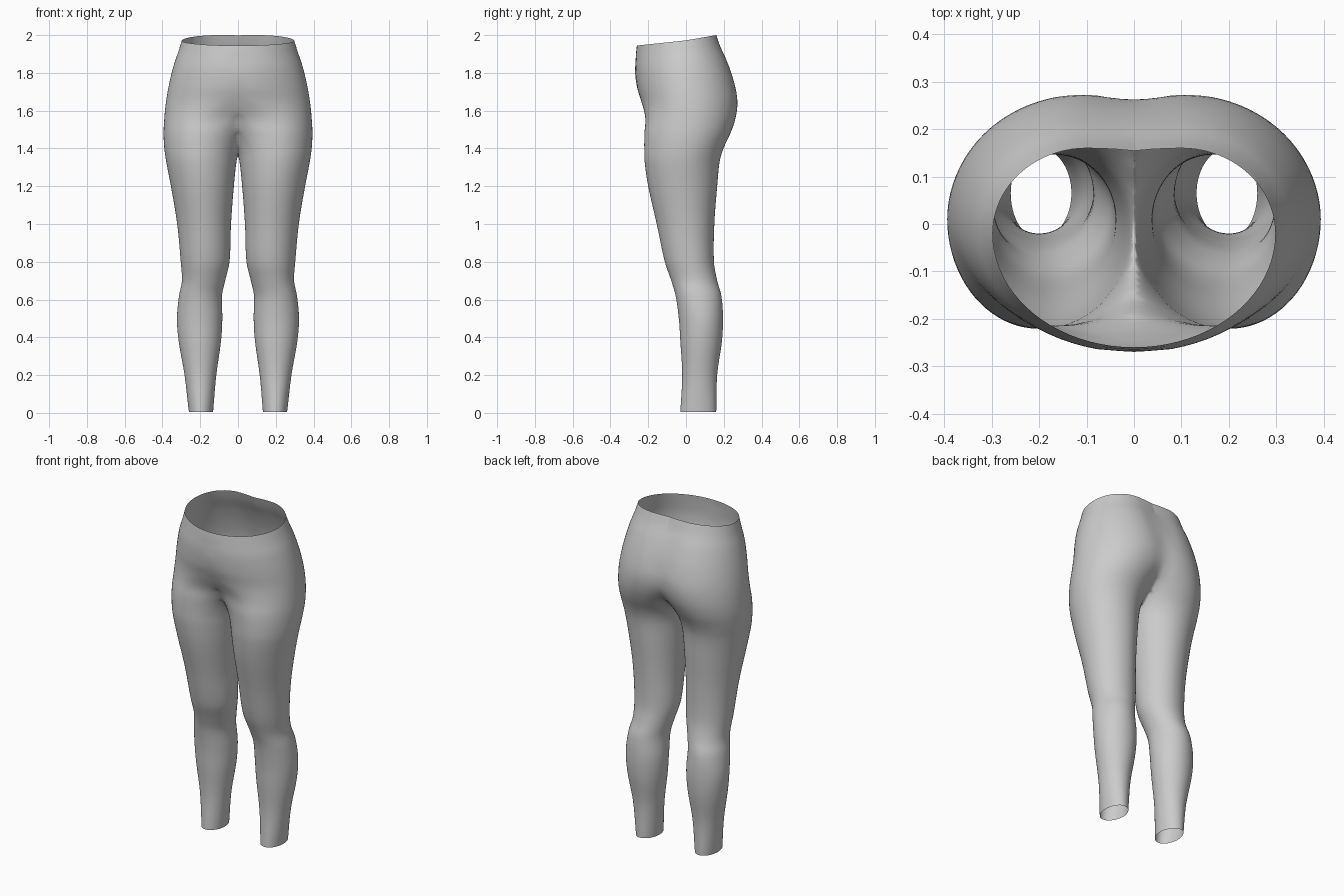
import bpy, bmesh, math

if "Cube" in bpy.data.objects:
    bpy.data.objects.remove(bpy.data.objects["Cube"])

# Cross-sections of one side, ankle to waist:
# z, inner x, outer x, front y, back y, x of front bulge, x of back bulge, y of widest point
SECTIONS = [
    (0.005, .132, .26, -.03, .16, .20, .20, .065),
    (0.20, .115, .283, -.02, .165, .20, .20, .07),
    (0.38, .09, .314, -.03, .19, .20, .20, .08),
    (0.50, .083, .323, -.038, .196, .20, .20, .08),
    (0.62, .085, .312, -.055, .187, .20, .20, .06),
    (0.70, .068, .297, -.078, .165, .19, .18, .045),
    (0.80, .045, .303, -.112, .148, .18, .17, .025),
    (1.00, .037, .322, -.155, .150, .18, .17, .005),
    (1.20, .022, .355, -.20, .165, .19, .18, -.01),
    (1.33, .008, .38, -.219, .178, .20, .19, -.01),
    (1.40, -.008, .39, -.221, .198, .20, .19, 0),
    (1.48, -.05, .394, -.22, .235, .19, .17, .01),
    (1.56, -.14, .39, -.215, .262, .16, .14, .015),
    (1.65, -.27, .381, -.235, .272, .07, .11, .01),
    (1.75, -.33, .365, -.262, .253, .01, .10, 0),
    (1.86, -.34, .340, -.271, .215, 0, .10, -.01),
    (1.94, -.32, .315, -.266, .18, 0, .10, -.015),
    (2.00, -.30, .298, -.26, .16, 0, .10, -.02),
]
SIDES, RINGS = 80, 90


def section_at(z):
    """Smooth (Hermite) interpolation of the section table."""
    n = len(SECTIONS)
    i = max(k for k in range(n - 1) if SECTIONS[k][0] <= z + 1e-9)
    a, b = SECTIONS[i], SECTIONS[i + 1]
    p, q = SECTIONS[max(i - 1, 0)], SECTIONS[min(i + 2, n - 1)]
    h = b[0] - a[0]
    t = (z - a[0]) / h
    out = []
    for k in range(1, 8):
        ma = (b[k] - p[k]) / (b[0] - p[0]) * h
        mb = (q[k] - a[k]) / (q[0] - a[0]) * h
        out.append((2*t**3 - 3*t**2 + 1) * a[k] + (t**3 - 2*t**2 + t) * ma
                   + (3*t**2 - 2*t**3) * b[k] + (t**3 - t**2) * mb)
    return out


def waist_height(y):
    """The waistband dips at the front and rises at the back."""
    return 1.972 + (y * 0.175 if y > 0 else y * 0.105)


def ring(bm, z):
    """One closed section made of four quarter ellipses."""
    xi, xo, yf, yb, xf, xb, yc = section_at(z)
    verts = []
    for k in range(SIDES):
        a = 2 * math.pi * k / SIDES
        c, s = math.cos(a), math.sin(a)
        xm, ye = (xb, yb) if s >= 0 else (xf, yf)
        x = xm + c * ((xo - xm) if c >= 0 else (xm - xi))
        y = yc + abs(s) * (ye - yc)
        zz = z if z < 1.6 else 1.6 + (z - 1.6) * (waist_height(y) - 1.6) / 0.4
        verts.append(bm.verts.new((x, y, zz)))
    return verts


# Half of the leggings: loft the rings
bm = bmesh.new()
z0, z1 = SECTIONS[0][0], SECTIONS[-1][0]
rings = [ring(bm, z0 + (z1 - z0) * j / RINGS) for j in range(RINGS + 1)]
for lo, hi in zip(rings, rings[1:]):
    for k in range(SIDES):
        m = (k + 1) % SIDES
        bm.faces.new((lo[k], lo[m], hi[m], hi[k]))

# Cut at the centre plane and mirror, so the legs join at the crotch
bmesh.ops.bisect_plane(bm, geom=bm.verts[:] + bm.edges[:] + bm.faces[:], dist=1e-5,
                       plane_co=(0, 0, 0), plane_no=(1, 0, 0), clear_inner=True)
for v in bm.verts:
    if abs(v.co.x) < 1e-4:
        v.co.x = 0
bmesh.ops.mirror(bm, geom=bm.verts[:] + bm.edges[:] + bm.faces[:], axis='X', merge_dist=1e-4)
bmesh.ops.remove_doubles(bm, verts=bm.verts[:], dist=1e-4)

# Soften the crotch and centre seam
soft = [v for v in bm.verts if abs(v.co.x) < 0.07 and 1.34 < v.co.z < 1.9]
for _ in range(8):
    bmesh.ops.smooth_vert(bm, verts=soft, factor=0.5,
                          use_axis_x=True, use_axis_y=True, use_axis_z=True)
bmesh.ops.recalc_face_normals(bm, faces=bm.faces[:])
for f in bm.faces:
    f.smooth = True

mesh = bpy.data.meshes.new("leggings")
bm.to_mesh(mesh)
bm.free()
bpy.context.collection.objects.link(bpy.data.objects.new("leggings", mesh))
